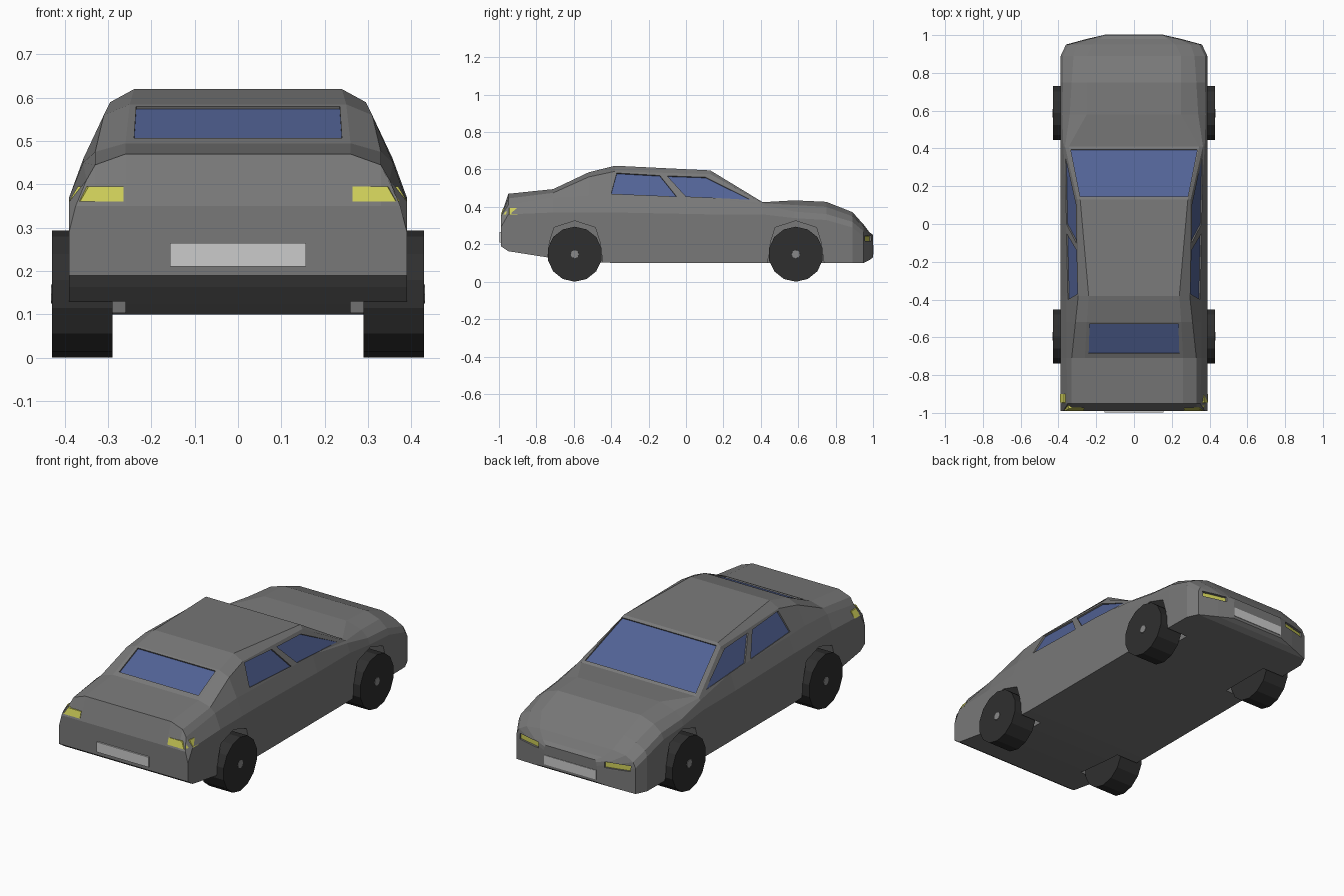
import bpy, bmesh, math
from mathutils import Vector

if "Cube" in bpy.data.objects:
    bpy.data.objects.remove(bpy.data.objects["Cube"])


def material(name, r, g, b):
    m = bpy.data.materials.new(name)
    m.diffuse_color = (r, g, b, 1)
    m.use_nodes = True
    m.node_tree.nodes["Principled BSDF"].inputs["Base Color"].default_value = m.diffuse_color
    return m


PAINT = material("paint", 0.19, 0.19, 0.19)
GLASS = material("glass", 0.083, 0.123, 0.30)
LAMP = material("lamp", 0.61, 0.61, 0.10)
RUBBER = material("rubber", 0.028, 0.028, 0.028)
PLATE = material("plate", 0.75, 0.75, 0.75)
METAL = material("metal", 0.25, 0.25, 0.25)


def loft(name, rings, mat=None):
    """Skin equal-length rings of points and cap both ends."""
    bm = bmesh.new()
    loops = [[bm.verts.new(p) for p in r] for r in rings]
    n = len(loops[0])
    for a, b in zip(loops, loops[1:]):
        for i in range(n):
            j = (i + 1) % n
            bm.faces.new((a[i], a[j], b[j], b[i]))
    bm.faces.new(loops[0])
    bm.faces.new(loops[-1])
    bmesh.ops.recalc_face_normals(bm, faces=bm.faces)
    me = bpy.data.meshes.new(name)
    bm.to_mesh(me)
    bm.free()
    if mat:
        me.materials.append(mat)
    ob = bpy.data.objects.new(name, me)
    bpy.context.collection.objects.link(ob)
    return ob


# Body shell: y, sill z, half width, belt z, then x,z of shoulder, edge, top
sections = [
    (-.99, .19, .39, .29, .375, .35, .33, .35, .26, .35),
    (-.95, .163, .39, .36, .35, .41, .33, .445, .26, .47),
    (-.71, .125, .39, .37, .358, .45, .33, .475, .26, .495),
    (-.52, .107, .39, .37, .357, .46, .31, .56, .25, .585),
    (-.38, .10, .39, .37, .357, .455, .295, .59, .24, .62),
    (.13, .10, .39, .36, .36, .45, .30, .575, .285, .595),
    (.41, .10, .39, .36, .374, .41, .365, .42, .345, .425),
    (.58, .10, .39, .34, .38, .375, .34, .41, .25, .435),
    (.75, .10, .39, .33, .376, .362, .33, .40, .25, .427),
    (.89, .10, .388, .29, .375, .32, .32, .35, .25, .372),
    (.95, .10, .36, .24, .345, .27, .30, .295, .22, .305),
    (.98, .115, .25, .21, .245, .24, .23, .255, .18, .265),
    (1.0, .13, .16, .20, .16, .22, .155, .24, .15, .25),
]
rings = []
for y, zb, w, zbelt, xm, zm, xe, ze, xt, zt in sections:
    half = [(w, zb), (w, zbelt), (xm, zm), (xe, ze), (xt, zt)]
    rings.append([(x, y, z) for x, z in half] +
                 [(-x, y, z) for x, z in reversed(half)])
body = loft("body", rings, PAINT)
cutters = []


def window(name, corners, depth=.012):
    """Cut a shallow recess into the body and lay a glass pane in it."""
    c = [Vector(p) for p in corners]
    n = (c[2] - c[0]).cross(c[3] - c[1]).normalized()
    if n.dot(sum(c, Vector()) / 4 - Vector((0, -.1, .3))) < 0:
        n = -n
    cutters.append(loft("cut_" + name, [[p - n * depth for p in c],
                                        [p + n * .03 for p in c]]))
    loft(name, [[p - n * (depth + .006) for p in c],
                [p - n * (depth - .005) for p in c]], GLASS)


# Windscreen and rear window
window("windscreen", [(-.285, .145, .586), (.285, .145, .586),
                      (.335, .395, .434), (-.335, .395, .434)])
window("rear_window", [(-.235, -.53, .580), (.235, -.53, .580),
                       (.24, -.685, .507), (-.24, -.685, .507)])

# Side windows, wheel arches, wheels and lamps on both sides
rear_pane = [(-.40, .47), (-.37, .58), (-.14, .567), (-.05, .455)]
front_pane = [(-.10, .565), (.105, .558), (.345, .44), (0, .455)]
arch = [(-.165, .0), (-.135, .21), (-.11, .29), (0, .325),
        (.11, .29), (.135, .21), (.165, .0)]
tail_low = [(.265, -.989), (.365, -.989), (.378, -.95), (.391, -.945), (.391, -.90), (.265, -.90)]
tail_high = [(.265, -.978), (.345, -.978), (.352, -.95), (.37, -.945), (.37, -.90), (.265, -.90)]
nose_cut = [(.20, .972), (.20, 1.05), (.335, 1.05), (.335, .938)]
nose_lamp = [(.20, .96), (.20, .981), (.335, .947), (.335, .926)]

for s, side in ((1, "right"), (-1, "left")):
    for label, pane in (("rear", rear_pane), ("front", front_pane)):
        window(f"{side}_{label}_side_window",
               [(s * (.357 - (z - .455) * .485), y, z) for y, z in pane])

    for label, yc in (("rear", -.595), ("front", .587)):
        cutters.append(loft("cut_arch", [[(s * x, yc + y, z) for y, z in arch]
                                         for x in (.26, .5)]))

        def disc(x, r, n=14):
            return [(s * x, yc + r * math.sin(math.tau * i / n),
                     .147 - r * math.cos(math.tau * i / n)) for i in range(n)]

        loft(f"{side}_{label}_wheel", [disc(.29, .147), disc(.43, .147)], RUBBER)
        loft(f"{side}_{label}_hub", [disc(.42, .024, 8), disc(.432, .022, 8)], METAL)

    loft(f"{side}_tail_lamp", [[(s * x, y, .36) for x, y in tail_low],
                               [(s * x, y, .395) for x, y in tail_high]], LAMP)
    # Nose lamp sits back in a slot
    cutters.append(loft("cut_lamp", [[(s * x, y, z) for x, y in nose_cut]
                                     for z in (.218, .248)]))
    loft(f"{side}_nose_lamp", [[(s * x, y, z) for x, y in nose_lamp]
                               for z in (.215, .244)], LAMP)

# Blank plates at both ends
for name, y, z0, z1 in (("tail_plate", -.99, .21, .265), ("nose_plate", .995, .145, .195)):
    loft(name, [[(-.157, y + d, z0), (.157, y + d, z0),
                 (.157, y + d, z1), (-.157, y + d, z1)] for d in (-.008, .008)], PLATE)

# Cut window recesses, lamp slots and wheel arches from the body
for c in cutters:
    mod = body.modifiers.new(c.name, 'BOOLEAN')
    mod.operation = 'DIFFERENCE'
    mod.solver = 'EXACT'
    mod.object = c
bpy.context.view_layer.update()
body_eval = body.evaluated_get(bpy.context.evaluated_depsgraph_get())
cut_mesh = bpy.data.meshes.new_from_object(body_eval)
body.modifiers.clear()
body.data = cut_mesh
for c in cutters:
    bpy.data.objects.remove(c, do_unlink=True)
